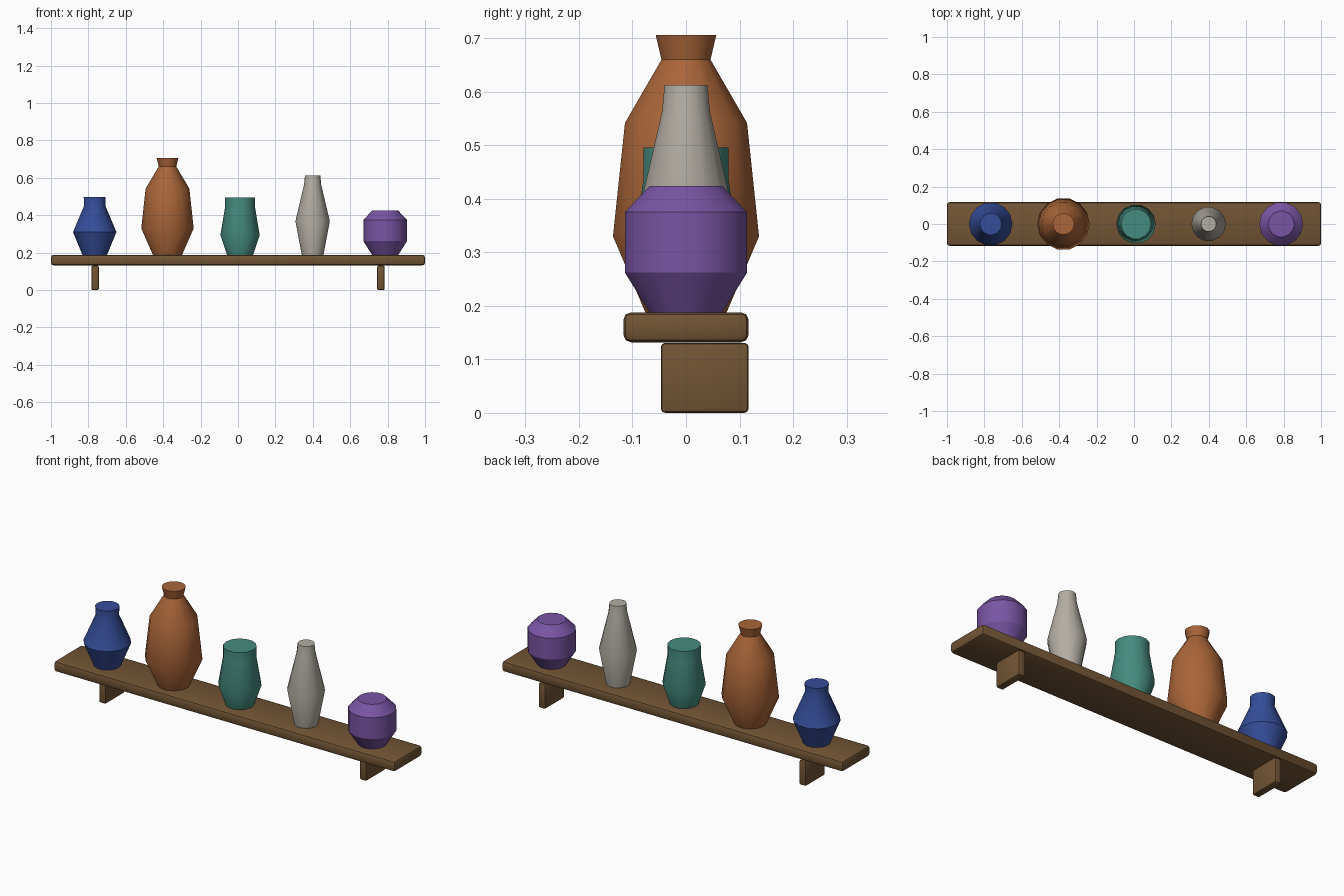
import bpy, bmesh, math

if "Cube" in bpy.data.objects:
    bpy.data.objects.remove(bpy.data.objects["Cube"])

SIDES = 14


def material(name, rgb):
    m = bpy.data.materials.new(name)
    m.diffuse_color = (*rgb, 1)
    m.use_nodes = True
    m.node_tree.nodes["Principled BSDF"].inputs["Base Color"].default_value = m.diffuse_color
    return m


def add_object(name, bm, mat):
    bmesh.ops.recalc_face_normals(bm, faces=bm.faces)
    me = bpy.data.meshes.new(name)
    bm.to_mesh(me)
    bm.free()
    ob = bpy.data.objects.new(name, me)
    bpy.context.collection.objects.link(ob)
    me.materials.append(mat)
    bpy.ops.object.select_all(action='DESELECT')
    ob.select_set(True)
    bpy.context.view_layer.objects.active = ob
    return ob


def block(name, lo, hi, bevel, mat):
    bm = bmesh.new()
    bmesh.ops.create_cube(bm, size=1)
    for v in bm.verts:
        v.co = [lo[i] if v.co[i] < 0 else hi[i] for i in range(3)]
    ob = add_object(name, bm, mat)
    mod = ob.modifiers.new("soft_edges", 'BEVEL')
    mod.width = bevel
    mod.segments = 2
    bpy.ops.object.modifier_apply(modifier=mod.name)
    bpy.ops.object.shade_smooth_by_angle(angle=math.radians(30))


def vase(name, x, profile, rgb):
    """Lathe (radius, height) points into a closed vase."""
    bm = bmesh.new()
    rings = []
    for r, z in profile:
        rings.append([bm.verts.new((x + r * math.cos(2 * math.pi * i / SIDES),
                                    r * math.sin(2 * math.pi * i / SIDES), z))
                      for i in range(SIDES)])
    for a, b in zip(rings, rings[1:]):
        for i in range(SIDES):
            j = (i + 1) % SIDES
            bm.faces.new((a[i], a[j], b[j], b[i]))
    bm.faces.new(rings[0][::-1])
    bm.faces.new(rings[-1])
    add_object(name, bm, material(name + "_glaze", rgb))
    bpy.ops.object.shade_smooth_by_angle(angle=math.radians(30))


# Shelf board and its two brackets
wood = material("wood", (0.17, 0.09, 0.035))
block("shelf_board", (-1, -0.117, 0.132), (1, 0.117, 0.188), 0.014, wood)
for side, x in (("left", -0.764), ("right", 0.764)):
    block(side + "_bracket", (x - 0.02, -0.047, 0), (x + 0.02, 0.117, 0.131), 0.008, wood)

# Vases, left to right
B = 0.188
vase("blue_vase", -0.766, [(0.066, B), (0.116, 0.31), (0.057, 0.45), (0.059, 0.498)],
     (0.035, 0.075, 0.32))
vase("terracotta_vase", -0.377, [(0.078, B), (0.14, 0.33), (0.117, 0.542), (0.047, 0.66), (0.058, 0.706)],
     (0.40, 0.13, 0.04))
vase("teal_vase", 0.011, [(0.07, B), (0.105, 0.294), (0.081, 0.438), (0.081, 0.496)],
     (0.06, 0.26, 0.21))
vase("pale_vase", 0.399, [(0.058, B), (0.092, 0.368), (0.046, 0.563), (0.041, 0.613)],
     (0.45, 0.42, 0.37))
vase("purple_vase", 0.787, [(0.07, B), (0.117, 0.262), (0.117, 0.375), (0.07, 0.424)],
     (0.19, 0.09, 0.37))
